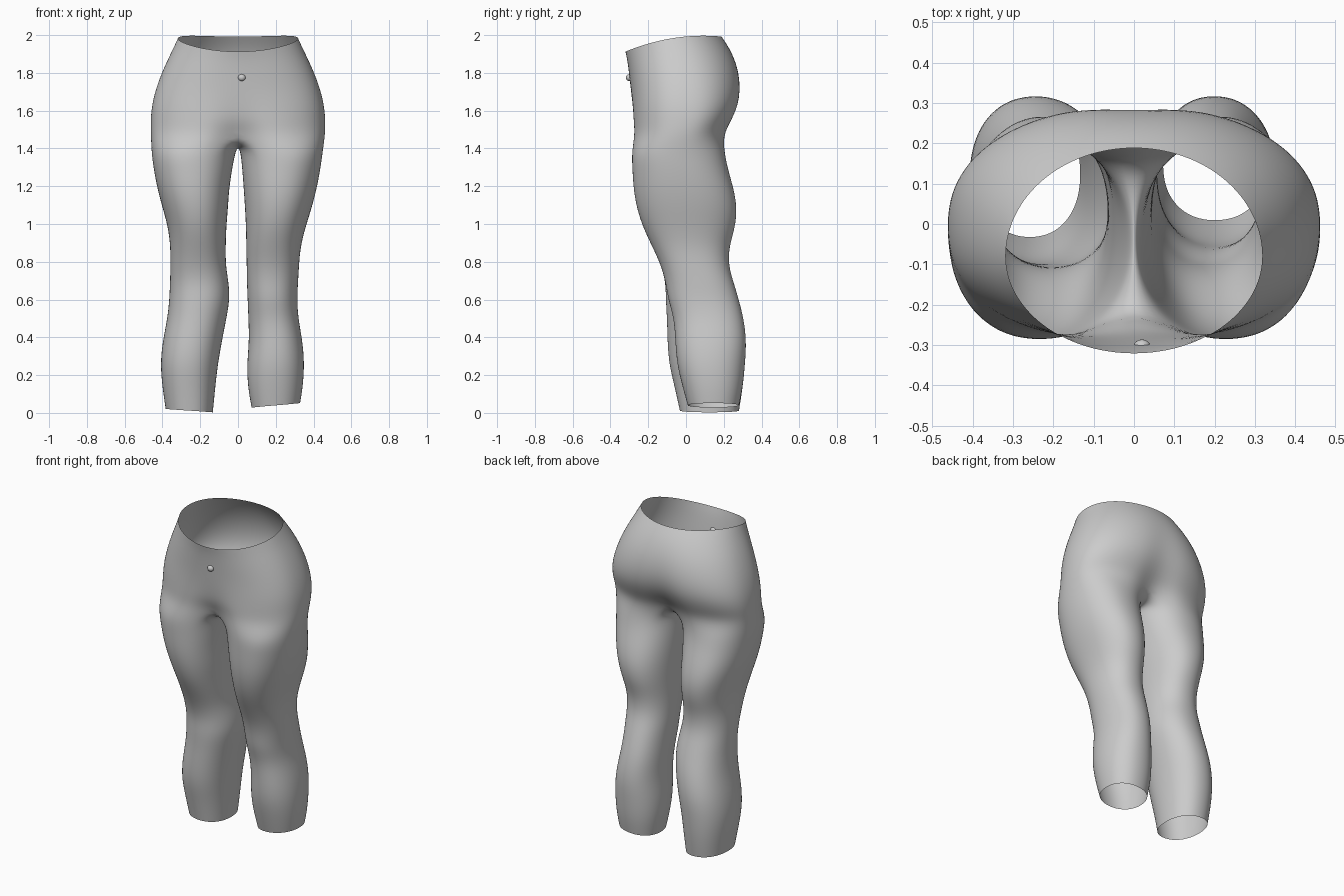
import bpy, bmesh
from math import sin, cos, pi, exp, copysign

if "Cube" in bpy.data.objects:
    bpy.data.objects.remove(bpy.data.objects["Cube"])

HALF = 16          # segments round the outside of each half
INNER = 8          # segments across the crotch
RING = HALF + INNER

# Pelvis levels: z, waist tilt, half width, mid y, front y, back y, squareness, front dent, back dent
PELVIS = [
    (1.982, 1.0, .320, -.08, -.322, .190, 2.0, .00, .000),
    (1.920, 0.8, .347, -.06, -.312, .237, 2.1, .00, .000),
    (1.830, 0.5, .392, -.03, -.303, .280, 2.2, .00, .005),
    (1.720, 0.2, .436, -.01, -.293, .299, 2.3, .00, .012),
    (1.620, 0.0, .460, 0.00, -.290, .287, 2.4, .01, .025),
    (1.540, 0.0, .465, 0.00, -.291, .250, 2.4, .03, .045),
    (1.470, 0.0, .463, -.02, -.291, .215, 2.4, .08, .080),
]

# Leg levels: z, left outer, left inner, right outer, right inner, front y, back y
LEGS = [
    (1.38, .460, .012, .450, .012, -.290, .206),
    (1.29, .448, .030, .438, .021, -.286, .224),
    (1.18, .427, .046, .417, .029, -.280, .257),
    (1.08, .399, .052, .390, .036, -.262, .273),
    (0.98, .371, .061, .358, .041, -.229, .262),
    (0.88, .359, .064, .332, .043, -.180, .230),
    (0.78, .359, .064, .324, .045, -.133, .226),
    (0.69, .361, .048, .319, .046, -.109, .254),
    (0.60, .365, .042, .314, .050, -.109, .281),
    (0.50, .375, .060, .320, .054, -.102, .307),
    (0.38, .400, .084, .343, .058, -.100, .322),
    (0.26, .413, .105, .353, .046, -.092, .314),
    (0.14, .402, .119, .345, .050, -.062, .303),
    (0.02, .384, .132, .330, .071, -.034, .282),
]


def spow(v, p):
    return copysign(abs(v) ** (2 / p), v)


def bridge(bm, a, b, closed=True):
    n = len(a)
    for i in range(n if closed else n - 1):
        j = (i + 1) % n
        bm.faces.new((a[i], a[j], b[j], b[i]))


def pelvis_ring(bm, level):
    z, tilt, w, mid, front, back, p, dent_f, dent_b = level
    ring = []
    for i in range(2 * HALF):
        t = pi * i / HALF                      # starts at the front centre
        x = w * spow(sin(t), p)
        c = spow(cos(t), p)
        y = mid + (front - mid) * c if c > 0 else mid - (back - mid) * c
        y += (dent_f if c > 0 else -dent_b) * exp(-(x / .09) ** 2)
        ring.append(bm.verts.new((x, y, z + tilt * (.015 - .5 * (y - .09) ** 2))))
    return ring


def leg_ring(bm, side, level):
    z, lo, li, ro, ri, front, back = level
    outer, inner = (ro, ri) if side > 0 else (lo, li)
    if side > 0 and z < .65:                   # right shin sits further back
        front += min(.042, (.65 - z) * .25)
    cx, rx = (outer + inner) / 2, (outer - inner) / 2
    cy, ry = (front + back) / 2, (back - front) / 2
    ring = []
    for i in range(RING):
        a = 2 * pi * (i + INNER / 2) / RING    # measured from the inner side via the front
        x = cx - rx * spow(cos(a), 2.2)
        y = cy - ry * spow(sin(a), 2.2)
        hem = 0
        if z < .05:
            hem = .02 + .012 * cos(a) * -1 if side > 0 else -.009 * cos(a) - .008
        ring.append(bm.verts.new((side * x, y, z + hem)))
    return ring


# Lower body shell: pelvis, crotch bridge and two legs in one skin
bm = bmesh.new()
rings = [pelvis_ring(bm, lv) for lv in PELVIS]
for a, b in zip(rings, rings[1:]):
    bridge(bm, a, b)

low = rings[-1]
front_v, back_v = low[0], low[HALF]
crotch = []                                    # strip from back to front between the legs
for i in range(1, INNER):
    t = i / INNER
    y = back_v.co.y + (front_v.co.y - back_v.co.y) * t
    crotch.append(bm.verts.new((0, y, 1.47 - .06 * sin(pi * t) ** .6)))

for side in (1, -1):
    half = low[:HALF + 1] if side > 0 else [low[-i % (2 * HALF)] for i in range(HALF + 1)]
    previous = half + crotch
    for lv in LEGS:
        ring = leg_ring(bm, side, lv)
        bridge(bm, previous, ring)
        previous = ring

bmesh.ops.recalc_face_normals(bm, faces=bm.faces)
for f in bm.faces:
    f.smooth = True
mesh = bpy.data.meshes.new("lower_body")
bm.to_mesh(mesh)
bm.free()
body = bpy.data.objects.new("lower_body", mesh)
bpy.context.collection.objects.link(body)
sub = body.modifiers.new("smooth_skin", 'SUBSURF')
sub.levels = sub.render_levels = 2

# Small navel stud on the belly
bpy.ops.mesh.primitive_uv_sphere_add(segments=16, ring_count=8, radius=1, location=(.02, -.302, 1.775))
navel = bpy.context.object
navel.name = "navel"
navel.scale = (.02, .016, .018)
bpy.ops.object.shade_smooth()
